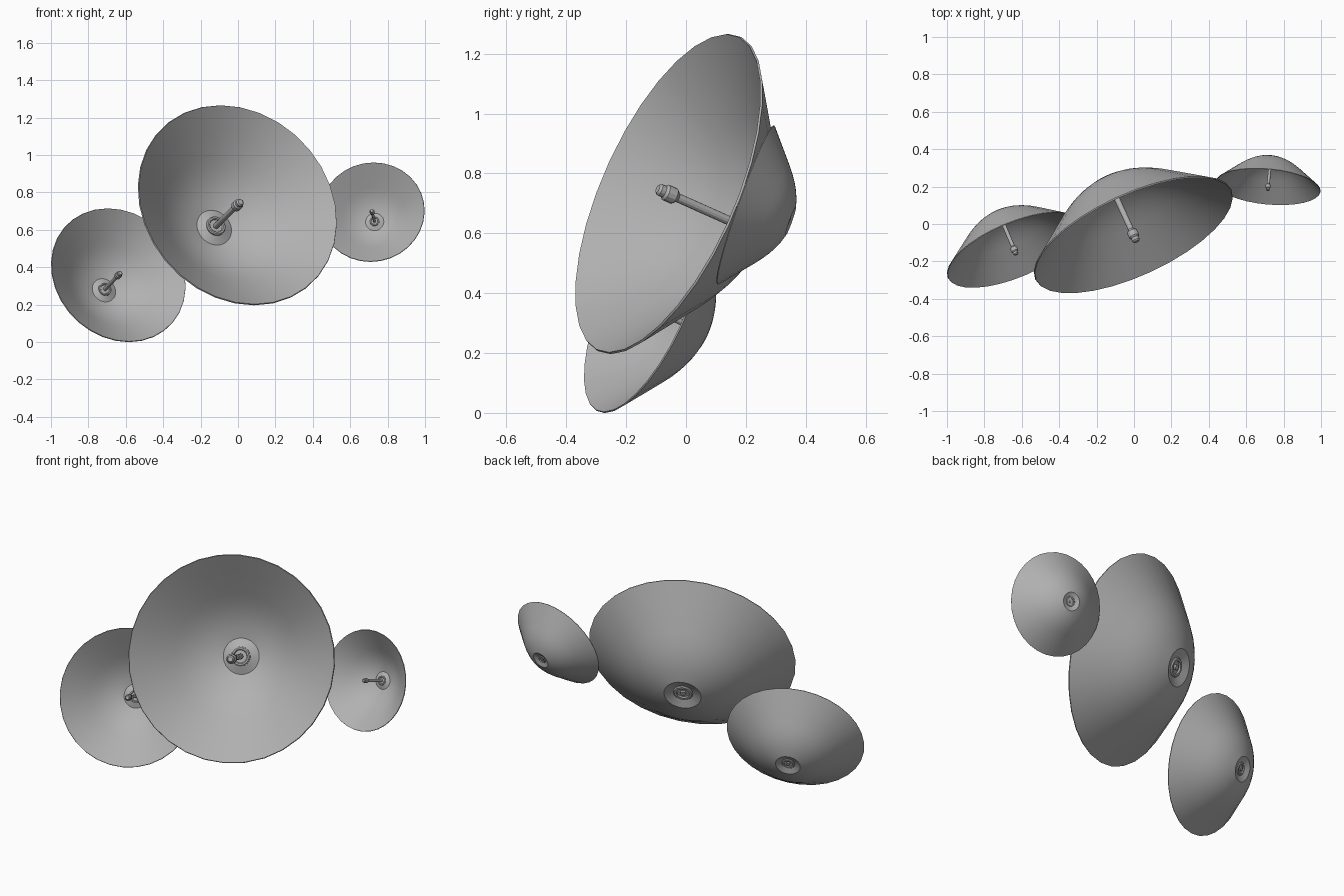
import bpy, bmesh, math
from mathutils import Vector

if "Cube" in bpy.data.objects:
    bpy.data.objects.remove(bpy.data.objects["Cube"])

grey = bpy.data.materials.new("dark_grey")
grey.diffuse_color = (0.44, 0.44, 0.44, 1)
grey.use_nodes = True
grey.node_tree.nodes["Principled BSDF"].inputs["Base Color"].default_value = grey.diffuse_color


def lathe(name, profile, sides, centre, axis, radius, closed=False):
    """Spin an (r, height) profile round an axis; units are dish radii."""
    bm = bmesh.new()
    rings = []
    for r, h in profile:
        if r == 0:
            rings.append([bm.verts.new((0, 0, h))] * sides)
        else:
            rings.append([bm.verts.new((r * math.cos(2 * math.pi * i / sides),
                                        r * math.sin(2 * math.pi * i / sides), h))
                          for i in range(sides)])
    pairs = list(zip(rings, rings[1:]))
    if closed:
        pairs.append((rings[-1], rings[0]))
    for a, b in pairs:
        for i in range(sides):
            j = (i + 1) % sides
            bm.faces.new(list(dict.fromkeys((a[i], a[j], b[j], b[i]))))
    bmesh.ops.recalc_face_normals(bm, faces=bm.faces)
    mesh = bpy.data.meshes.new(name)
    bm.to_mesh(mesh)
    bm.free()
    mesh.materials.append(grey)
    ob = bpy.data.objects.new(name, mesh)
    bpy.context.collection.objects.link(ob)
    ob.location = centre
    ob.rotation_mode = 'QUATERNION'
    ob.rotation_quaternion = Vector(axis).to_track_quat('Z', 'Y')
    ob.scale = (radius,) * 3
    bpy.ops.object.select_all(action='DESELECT')
    ob.select_set(True)
    bpy.context.view_layer.objects.active = ob
    bpy.ops.object.shade_smooth_by_angle(angle=math.radians(25))


def height(u):
    # conical skirt running into a rounded bowl
    return -0.85 * (1 - u) if u > 0.62 else -0.586 + 0.685 * u * u


us = [1, 0.81, 0.62, 0.54, 0.46, 0.38, 0.28, 0.18]
outer = [(u, height(u)) for u in us]
inner = [(u - 0.006, height(u) + 0.012) for u in reversed(us)]
# bowl shell whose centre dips inward behind
shell = outer + [(0.08, -0.525), (0.08, -0.512)] + inner

# collar ring round the centre hole
collar = [(0.062, -0.545), (0.085, -0.545), (0.095, -0.535), (0.095, -0.505),
          (0.085, -0.495), (0.07, -0.495), (0.062, -0.505)]
# socket plate that holds the feed rod
socket = [(0, -0.525), (0.066, -0.525), (0.066, -0.512), (0, -0.512)]
# rod with a bevelled receiver at its end
feed = [(0, -0.545), (0.027, -0.545), (0.027, -0.055), (0.049, -0.03),
        (0.049, 0.025), (0.036, 0.04), (0.036, 0.068), (0.024, 0.082), (0, 0.082)]

dishes = {
    "large": ((-0.004, -0.055, 0.731), (0.387, -0.842, 0.376), 0.577),
    "left": ((-0.64, -0.137, 0.357), (0.36, -0.853, 0.377), 0.386),
    "right": ((0.717, 0.201, 0.694), (-0.088, -0.939, 0.334), 0.282),
}
for name, (centre, axis, radius) in dishes.items():
    lathe(name + "_dish_bowl", shell, 32, centre, axis, radius, True)
    lathe(name + "_dish_collar", collar, 16, centre, axis, radius, True)
    lathe(name + "_dish_socket", socket, 16, centre, axis, radius)
    lathe(name + "_dish_feed_rod", feed, 12, centre, axis, radius)
